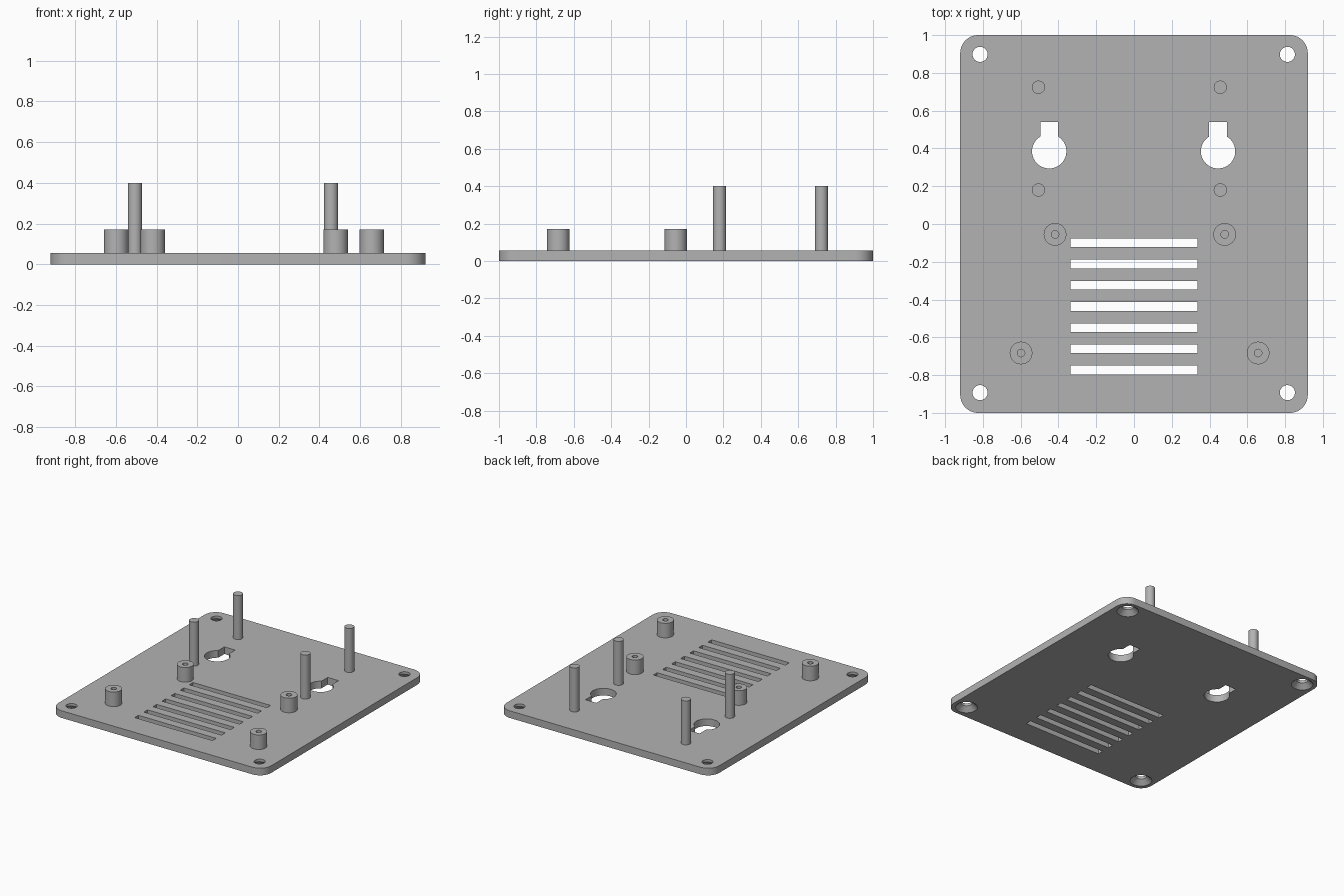
import bpy, bmesh, math

if "Cube" in bpy.data.objects:
    bpy.data.objects.remove(bpy.data.objects["Cube"])

T = 0.056  # plate thickness
grey = bpy.data.materials.new("grey plastic")
grey.diffuse_color = (0.45, 0.45, 0.45, 1)
grey.use_nodes = True
grey.node_tree.nodes["Principled BSDF"].inputs["Base Color"].default_value = grey.diffuse_color


def arc(cx, cy, r, a0, a1, n):
    """Points on an arc, angles in degrees."""
    return [(cx + r * math.cos(math.radians(a0 + (a1 - a0) * i / n)),
             cy + r * math.sin(math.radians(a0 + (a1 - a0) * i / n))) for i in range(n + 1)]


def prism(bm, pts, z0, z1):
    """Add a closed prism over a counter-clockwise outline."""
    low = [bm.verts.new((x, y, z0)) for x, y in pts]
    high = [bm.verts.new((x, y, z1)) for x, y in pts]
    bm.faces.new(low[::-1])
    bm.faces.new(high)
    n = len(pts)
    for i in range(n):
        j = (i + 1) % n
        bm.faces.new((low[i], low[j], high[j], high[i]))


def lathe(bm, cx, cy, profile, n=40):
    """Add a solid of revolution; the profile starts and ends on the axis."""
    rings = []
    for r, z in profile:
        if r == 0:
            rings.append([bm.verts.new((cx, cy, z))] * n)
        else:
            rings.append([bm.verts.new((cx + r * math.cos(2 * math.pi * k / n),
                                        cy + r * math.sin(2 * math.pi * k / n), z)) for k in range(n)])
    for a, b in zip(rings, rings[1:]):
        for k in range(n):
            j = (k + 1) % n
            bm.faces.new(list(dict.fromkeys((a[k], a[j], b[j], b[k]))))


def finish(bm, name):
    bmesh.ops.recalc_face_normals(bm, faces=bm.faces[:])
    mesh = bpy.data.meshes.new(name)
    bm.to_mesh(mesh)
    bm.free()
    mesh.materials.append(grey)
    obj = bpy.data.objects.new(name, mesh)
    bpy.context.collection.objects.link(obj)
    return obj


def smooth(obj):
    bpy.ops.object.select_all(action='DESELECT')
    obj.select_set(True)
    bpy.context.view_layer.objects.active = obj
    bpy.ops.object.shade_smooth_by_angle(angle=math.radians(30))


# Rounded base plate
bm = bmesh.new()
R = 0.095
outline = []
for sx, sy, a in ((1, 1, 0), (-1, 1, 90), (-1, -1, 180), (1, -1, 270)):
    outline += arc(sx * (0.92 - R), sy * (1 - R), R, a, a + 90, 12)
prism(bm, outline, 0, T)
plate = finish(bm, "base_plate")

# Openings: vent slots, keyholes and countersunk corner holes
bm = bmesh.new()
for i in range(7):
    y = -0.1 - 0.1122 * i
    prism(bm, [(-0.336, y - 0.023), (0.336, y - 0.023),
               (0.336, y + 0.023), (-0.336, y + 0.023)], -0.1, 0.2)
for x in (-0.449, 0.445):
    half = math.degrees(math.asin(0.047 / 0.091))
    hole = arc(x, 0.385, 0.091, 90 + half, 450 - half, 48)
    prism(bm, hole + [(x + 0.047, 0.54), (x - 0.047, 0.54)], -0.1, 0.2)
for x in (-0.815, 0.812):
    for y in (-0.893, 0.898):
        lathe(bm, x, y, [(0, -0.02), (0.078, -0.02), (0.078, 0), (0.04, 0.036), (0.04, 0.2), (0, 0.2)])
cutter = finish(bm, "opening_cutter")

mod = plate.modifiers.new("openings", 'BOOLEAN')
mod.operation = 'DIFFERENCE'
mod.solver = 'EXACT'
mod.object = cutter
bpy.context.view_layer.objects.active = plate
bpy.ops.object.modifier_apply(modifier=mod.name)
bpy.data.objects.remove(cutter)
smooth(plate)

# Hollow standoffs
for i, (x, y) in enumerate(((-0.418, -0.055), (0.48, -0.055), (-0.598, -0.683), (0.657, -0.683))):
    bm = bmesh.new()
    lathe(bm, x, y, [(0, T - 0.01), (0.06, T - 0.01), (0.06, 0.17),
                     (0.02, 0.17), (0.02, T + 0.001), (0, T + 0.001)])
    smooth(finish(bm, f"standoff_{i + 1}"))

# Tall locating pins
for x in (-0.506, 0.457):
    for y in (0.18, 0.724):
        bm = bmesh.new()
        lathe(bm, x, y, [(0, T - 0.01), (0.035, T - 0.01), (0.035, 0.4), (0, 0.4)])
        side = "left" if x < 0 else "right"
        smooth(finish(bm, f"pin_{side}_{'rear' if y > 0.5 else 'front'}"))
